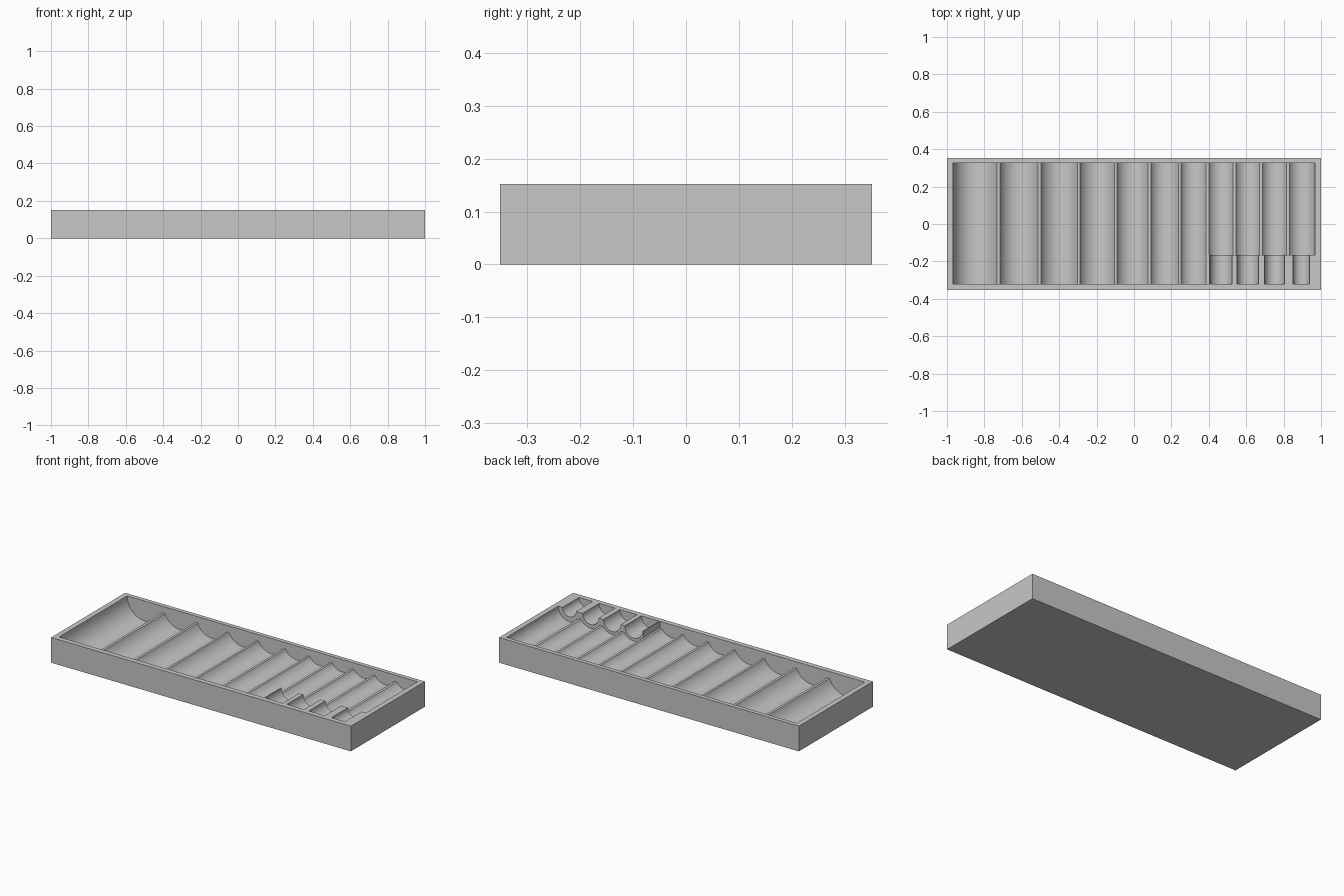
import bpy, bmesh, math

if "Cube" in bpy.data.objects:
    bpy.data.objects.remove(bpy.data.objects["Cube"])

HALF_X, HALF_Y, HEIGHT = 1.0, 0.3525, 0.152
FRONT, STEP, BACK = -0.322, -0.165, 0.327   # ends of the channels along y
RIDGE, OPEN = 0.113, 0.2                    # ridge top, cutter top
DROP = HEIGHT - RIDGE
SEGS = 28

# left and right edge of each channel; the last four have a narrow front seat
CHANNELS = [(-0.968, -0.733), (-0.717, -0.513), (-0.498, -0.302), (-0.289, -0.104),
            (-0.091, 0.075), (0.09, 0.238), (0.251, 0.386),
            (0.40, 0.53), (0.545, 0.672), (0.687, 0.816), (0.832, 0.968)]
SEAT_WIDTHS = [0.118, 0.115, 0.107, 0.09]

grey = bpy.data.materials.new("matte_grey")
grey.use_nodes = True
colour = (0.58, 0.58, 0.58, 1)
grey.diffuse_color = colour
grey.node_tree.nodes["Principled BSDF"].inputs["Base Color"].default_value = colour


def prism(name, profile, y0, y1):
    """Extrude an xz profile along y."""
    bm = bmesh.new()
    face = bm.faces.new([bm.verts.new((x, y0, z)) for x, z in profile])
    moved = bmesh.ops.extrude_face_region(bm, geom=[face])["geom"]
    bmesh.ops.translate(bm, vec=(0, y1 - y0, 0),
                        verts=[v for v in moved if isinstance(v, bmesh.types.BMVert)])
    bmesh.ops.recalc_face_normals(bm, faces=bm.faces)
    mesh = bpy.data.meshes.new(name)
    bm.to_mesh(mesh)
    bm.free()
    mesh.materials.append(grey)
    obj = bpy.data.objects.new(name, mesh)
    bpy.context.collection.objects.link(obj)
    return obj


def fit_circle(index):
    """Centre and radius of a channel whose axis lies level with the rim."""
    x0, x1 = CHANNELS[index]
    w = x1 - x0
    if 0 < index < len(CHANNELS) - 1:           # ridge on both sides
        return (x0 + x1) / 2, math.hypot(w / 2, DROP)
    r = (w * w + DROP * DROP) / (2 * w)         # wall on one side
    return (x0 + r if index == 0 else x1 - r), r


def trough(cx, r, left_top, right_top):
    """Round channel section, from its left top to its right top."""
    def reach(top):
        return math.asin(max(0, HEIGHT - top) / r)
    a0, a1 = math.pi + reach(left_top), 2 * math.pi - reach(right_top)
    pts = [(cx - r, left_top)] if left_top > HEIGHT else []
    for i in range(SEGS + 1):
        a = a0 + (a1 - a0) * i / SEGS
        pts.append((cx + r * math.cos(a), HEIGHT + r * math.sin(a)))
    if right_top > HEIGHT:
        pts.append((cx + r, right_top))
    return pts


def channel_row(indices):
    """Joined section of neighbouring channels with low ridges between them."""
    pts = []
    for i in indices:
        left = OPEN if i == 0 else RIDGE
        right = OPEN if i == len(CHANNELS) - 1 else RIDGE
        pts += trough(*fit_circle(i), left, right)
    return pts


# solid tray block
tray = prism("socket_tray", [(-HALF_X, 0), (HALF_X, 0), (HALF_X, HEIGHT), (-HALF_X, HEIGHT)],
             -HALF_Y, HALF_Y)

# cutters: full-length channels, stepped channels, narrow front seats
ridge_end = CHANNELS[7][0]
ridge_start = ridge_end - 0.007
long_row = channel_row(range(7)) + [(ridge_end, RIDGE), (ridge_end, OPEN)]
stepped_row = [(ridge_start, OPEN), (ridge_start, RIDGE)] + channel_row(range(7, 11))
cutters = [prism("long_channels_cutter", long_row, FRONT, BACK),
           prism("stepped_channels_cutter", stepped_row, STEP, BACK)]
for i, width in enumerate(SEAT_WIDTHS):
    cx = fit_circle(7 + i)[0]
    cutters.append(prism("seat_cutter", trough(cx, width / 2, OPEN, OPEN), FRONT, STEP + 0.04))

bpy.context.view_layer.objects.active = tray
for cutter in cutters:
    cutter.hide_render = True
    mod = tray.modifiers.new("cut", "BOOLEAN")
    mod.operation, mod.solver, mod.object = "DIFFERENCE", "EXACT", cutter
    bpy.ops.object.modifier_apply(modifier=mod.name)
    bpy.data.objects.remove(cutter)

# smooth channel floors with crisp edges
bpy.ops.object.select_all(action="DESELECT")
tray.select_set(True)
bpy.ops.object.shade_smooth_by_angle(angle=math.radians(25))
